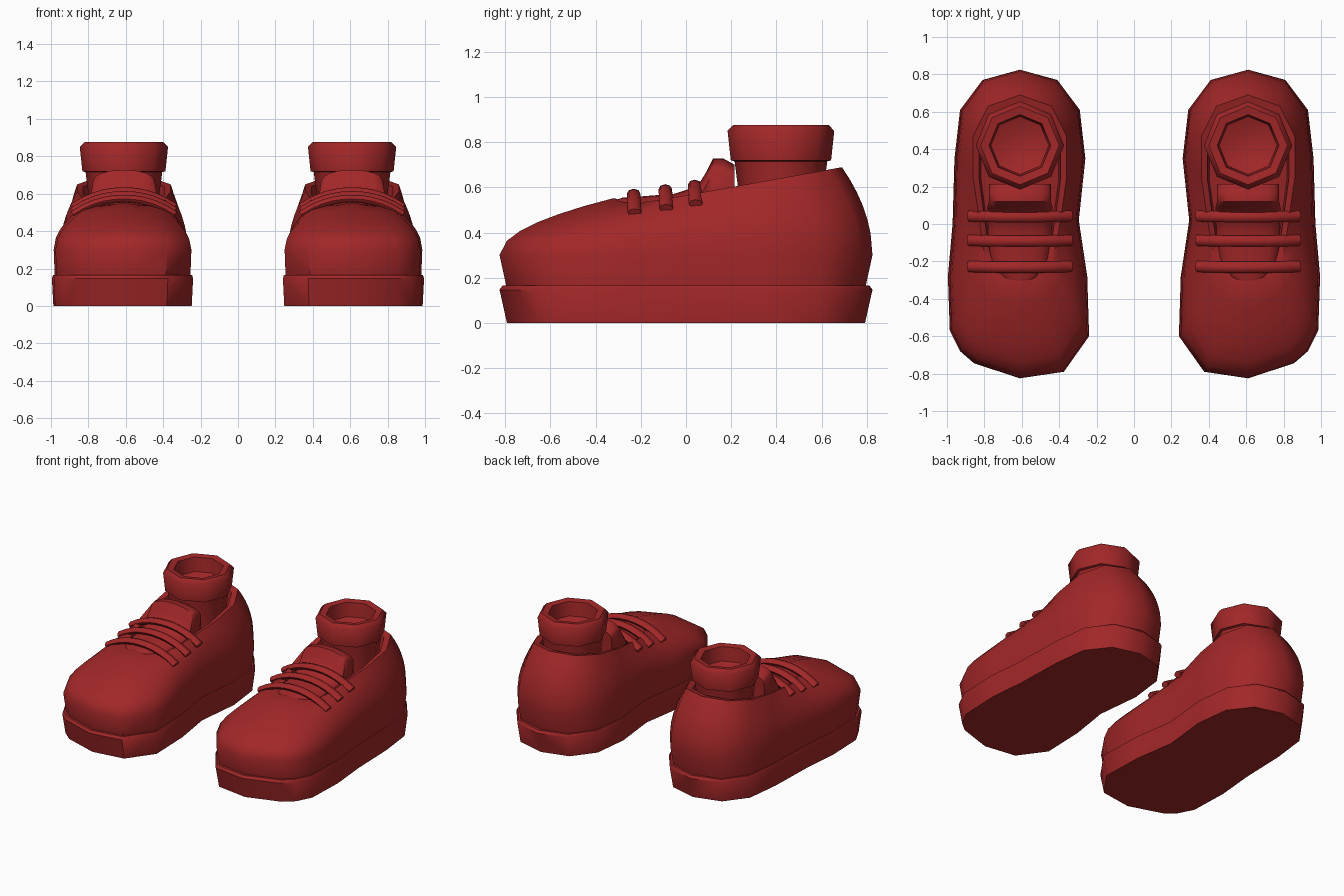
import bpy, bmesh, math

if "Cube" in bpy.data.objects:
    bpy.data.objects.remove(bpy.data.objects["Cube"])

red = bpy.data.materials.new("deep red")
red.use_nodes = True
red.diffuse_color = (0.36, 0.02, 0.021, 1)
red.node_tree.nodes["Principled BSDF"].inputs["Base Color"].default_value = (0.36, 0.02, 0.021, 1)

CENTRE = 0.61  # distance of each shoe from the middle

# Sole outline and ankle opening, from the heel round the outer side to the toe
OUTLINE = [(0, .825), (.20, .77), (.32, .61), (.35, .35), (.36, 0), (.385, -.28),
           (.375, -.57), (.32, -.68), (.245, -.745), (0, -.825), (-.235, -.79),
           (-.37, -.6), (-.36, -.28), (-.315, .02), (-.35, .35), (-.32, .61), (-.2, .77)]
RIM = [(0, .69), (.17, .63), (.25, .47), (.25, .25), (.22, .04), (.20, -.1),
       (.18, -.2), (.12, -.27), (.07, -.3), (0, -.32), (-.08, -.3),
       (-.17, -.2), (-.2, -.08), (-.22, .04), (-.25, .25), (-.25, .47), (-.17, .63)]


def loft(name, rings, side, angle=40):
    """Skin closed rings of equal length, cap both ends, place on one side."""
    bm = bmesh.new()
    rows = [[bm.verts.new((side * (CENTRE + x), y, z)) for x, y, z in r] for r in rings]
    n = len(rows[0])
    for a, b in zip(rows, rows[1:]):
        for i in range(n):
            j = (i + 1) % n
            bm.faces.new((a[i], a[j], b[j], b[i]))
    bm.faces.new(rows[0])
    bm.faces.new(rows[-1])
    bmesh.ops.recalc_face_normals(bm, faces=bm.faces)
    mesh = bpy.data.meshes.new(name)
    bm.to_mesh(mesh)
    bm.free()
    mesh.materials.append(red)
    ob = bpy.data.objects.new(name, mesh)
    bpy.context.collection.objects.link(ob)
    bpy.ops.object.select_all(action='DESELECT')
    ob.select_set(True)
    bpy.context.view_layer.objects.active = ob
    bpy.ops.object.shade_smooth_by_angle(angle=math.radians(angle))
    return ob


def scaled(sx, sy, z):
    return [(x * sx, y * sy, z) for x, y in OUTLINE]


def rim_height(x, y):
    dome = 0.045 * max(0, 1 - abs(x) / 0.2) if y < -0.1 else 0
    return 0.565 + 0.18 * y + dome


def make_sole(label, side):
    loft(label + "_sole", [scaled(.98, .96, 0), scaled(1, 1, .147), scaled(.985, .985, .165)], side)


def make_upper(label, side):
    rings = [scaled(.96, .96, .15)]
    # Curve the wall inward from the widest line up to the opening
    for t in (0, .25, .42, .58, .72, .86, 1):
        ring = []
        for (ox, oy), (rx, ry) in zip(OUTLINE, RIM):
            k = t * t
            ox *= .975
            ring.append((ox + (rx - ox) * k, oy + (ry - oy) * k,
                         .30 + (rim_height(rx, ry) - .30) * t))
        rings.append(ring)
    # Lip and inner wall
    for scale, drop in ((.87, .012), (.83, .13)):
        rings.append([(x * scale, .15 + (y - .15) * (scale + .04), rim_height(x, y) - drop)
                      for x, y in RIM])
    loft(label + "_upper", rings, side, 45)


def make_sock(label, side):
    profile = [(.19, .42), (.19, .60), (.205, .715), (.222, .72), (.236, .85),
               (.21, .877), (.165, .87), (.155, .77), (.08, .74)]
    rings = [[(r * math.cos(i * math.pi / 4), .42 + r * math.sin(i * math.pi / 4), z)
              for i in range(8)] for r, z in profile]
    loft(label + "_sock", rings, side, 50)


def make_tongue(label, side):
    # Stations along the tongue: y, crown height, half width
    path = [(-.335, .535, .015), (-.28, .555, .10), (-.2, .56, .16), (-.05, .572, .17),
            (.05, .605, .17), (.085, .66, .175), (.12, .728, .165), (.165, .728, .165),
            (.215, .70, .165), (.21, .58, .165)]
    rings = []
    for y, z, w in path:
        arch = [(w * math.sin(a), y, z - .35 * w * (1 - math.cos(a)))
                for a in (i * math.pi / 8 for i in range(-4, 5))]
        rings.append(arch + [(w * .9, y, .46), (-w * .9, y, .46)])
    loft(label + "_tongue", rings, side)


def make_laces(label, side):
    section = [(math.cos(i * math.pi / 4), math.sin(i * math.pi / 4)) for i in range(8)]
    for number, (y, top) in enumerate([(-.23, .592), (-.09, .612), (.04, .632)], 1):
        rings = []
        for i in range(-5, 6):
            u = i / 5
            z = top - .02 - .085 * abs(u) ** 2.2
            slope = math.atan(.6 * u * abs(u))
            rings.append([(.272 * u + .022 * s * math.sin(slope),
                           y + .03 * c - .05 * (z - top + .05),
                           z + .022 * s * math.cos(slope)) for c, s in section])
        loft(f"{label}_lace_{number}", rings, side, 50)


for label, side in (("left", 1), ("right", -1)):
    for part in (make_sole, make_upper, make_sock, make_tongue, make_laces):
        part(label, side)
